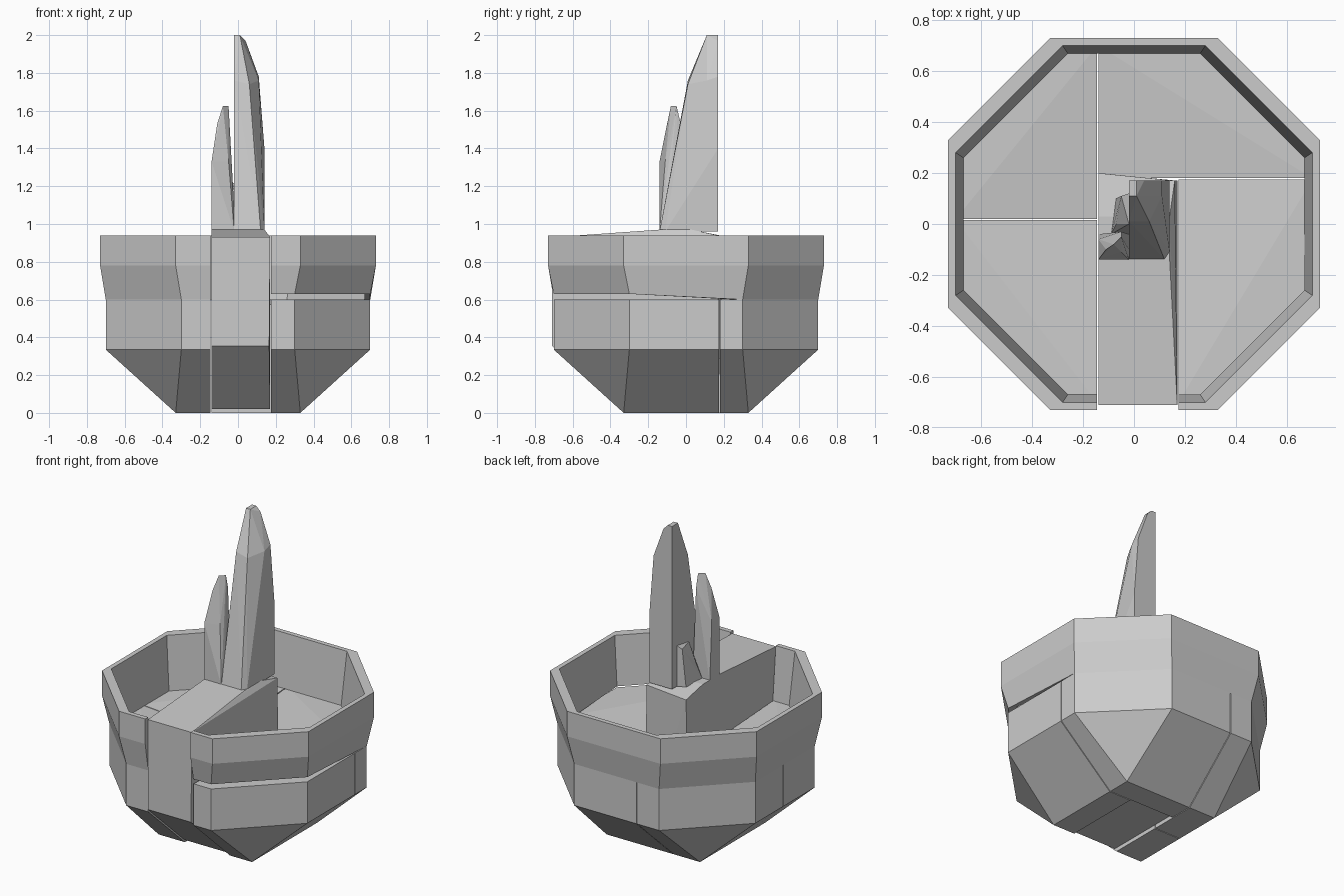
import bpy, bmesh
from mathutils import Vector

if "Cube" in bpy.data.objects:
    bpy.data.objects.remove(bpy.data.objects["Cube"])


def add_object(name, bm):
    bmesh.ops.recalc_face_normals(bm, faces=bm.faces[:])
    mesh = bpy.data.meshes.new(name)
    bm.to_mesh(mesh)
    bm.free()
    obj = bpy.data.objects.new(name, mesh)
    bpy.context.collection.objects.link(obj)
    return obj


def hull(points):
    bm = bmesh.new()
    for p in points:
        bm.verts.new(p)
    res = bmesh.ops.convex_hull(bm, input=bm.verts[:])
    loose = [v for v in bm.verts if not v.link_faces]
    bmesh.ops.delete(bm, geom=loose, context='VERTS')
    bmesh.ops.dissolve_limit(bm, angle_limit=0.02, verts=bm.verts[:], edges=bm.edges[:])
    return bm


def octagon(r, c):
    # counter-clockwise from the front right corner
    return [(c, -r), (r, -c), (r, c), (c, r), (-c, r), (-r, c), (-r, -c), (-c, -r)]


# Bowl: square foot widening into an octagon, split into a pinwheel of four pieces
FLOOR = 0.60
bowl_points = [(x, y, 0) for x in (-.33, .33) for y in (-.33, .33)]
bowl_points += [(x, y, z) for z in (.335, FLOOR) for x, y in octagon(.70, .30)]
pieces = {
    # name: x limit, keep side, y limit, keep side
    "bowl_front_left": (-.145, -1, .015, -1),
    "bowl_back_left": (-.145, -1, .02, 1),
    "bowl_back": (-.14, 1, .18, 1),
    "bowl_right": (.175, 1, .175, -1),
}
for name, (px, sx, py, sy) in pieces.items():
    bm = hull(bowl_points)
    for co, no in (((px, 0, 0), (sx, 0, 0)), ((0, py, 0), (0, sy, 0))):
        cut = bmesh.ops.bisect_plane(bm, geom=bm.verts[:] + bm.edges[:] + bm.faces[:],
                                     plane_co=co, plane_no=no, clear_inner=True)
        edges = [e for e in cut["geom_cut"] if isinstance(e, bmesh.types.BMEdge)]
        bmesh.ops.edgeloop_fill(bm, edges=edges)
    pts = [v.co.copy() for v in bm.verts]
    bm.free()
    # the floor dips a little at the middle
    for p in pts:
        if p.z > .5 and abs(p.x - px) < .01 and abs(p.y - py) < .01:
            p.z = .56
    add_object(name, hull(pts))

# Rim: wall profile swept round the octagon, open at the front for the block
profile = [(.73, .33, .94), (.73, .33, .78), (.70, .30, .60), (.67, .26, .60), (.70, .28, .94)]
bm = bmesh.new()
rings = []
for r, c, z in profile:
    path = [(.175, -r)] + octagon(r, c) + [(-.145, -r)]
    rings.append([bm.verts.new((x, y, .63 if z == .60 and x > 0 and y < 0 else z))
                  for x, y in path])
for k in range(len(rings)):
    a, b = rings[k], rings[(k + 1) % len(rings)]
    for i in range(len(a) - 1):
        bm.faces.new((a[i], a[i + 1], b[i + 1], b[i]))
bm.faces.new([ring[0] for ring in rings])
bm.faces.new([ring[-1] for ring in rings])
add_object("rim", bm)

# Front block running from the front wall to the centre
add_object("front_block", hull([
    (-.14, -.71, .93), (.17, -.71, .93), (-.14, -.14, .97), (.14, -.14, .97),
    (-.14, .03, .97), (.14, .03, .97), (-.14, .20, .935), (.16, .17, .94),
    (-.14, -.71, .355), (.165, -.71, .355), (-.14, -.34, .02), (.17, -.34, .02),
    (-.14, .17, .02), (.17, .17, .02)]))

# Crystals
add_object("large_crystal", hull([
    (-.02, -.14, .96), (.12, -.14, .96), (.14, -.11, .96), (.14, .17, .96), (-.02, .17, .96),
    (.14, .17, 1.4), (-.02, .01, 1.76), (.06, .01, 1.74), (.11, .11, 1.76), (.11, .17, 1.78),
    (-.02, .11, 2), (.01, .11, 2), (.04, .17, 1.97), (.01, .17, 2), (-.02, .17, 2)]))
add_object("small_crystal", hull([
    (-.14, -.14, .96), (-.02, -.14, .96), (-.02, -.04, .96), (-.14, -.04, .96),
    (-.02, -.10, 1.08), (-.14, -.14, 1.33), (-.14, -.06, 1.33), (-.05, -.11, 1.33),
    (-.05, -.03, 1.54), (-.11, -.10, 1.53), (-.08, -.08, 1.625), (-.05, -.05, 1.625)]))
add_object("crystal_shard", hull([
    (-.09, -.04, .96), (-.02, -.04, .96), (-.02, .12, .96), (-.07, .10, .96),
    (-.02, .12, 1.22), (-.05, .11, 1.20), (-.02, 0, 1.2), (-.07, 0, 1.08)]))
